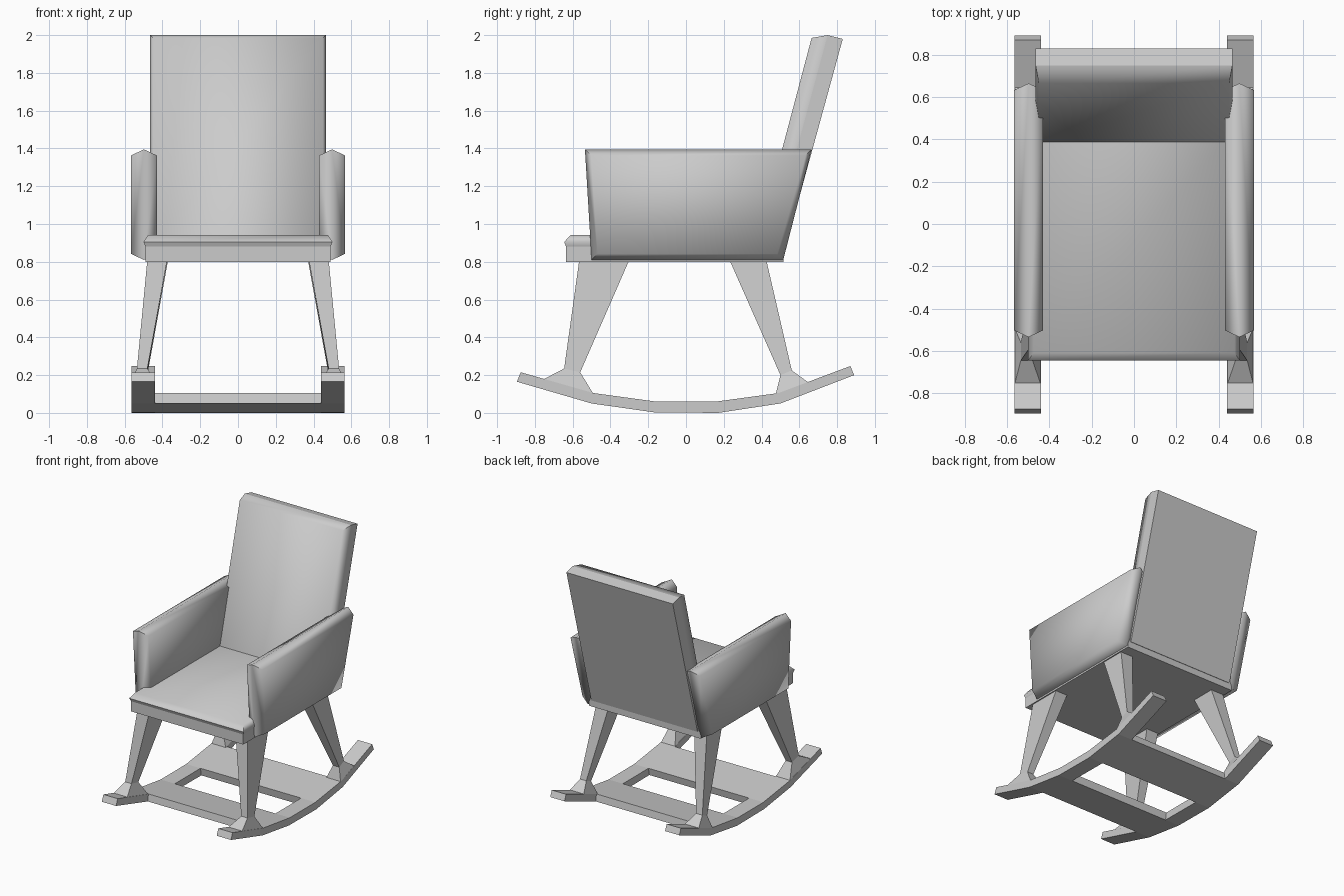
import bpy
import bmesh
from math import radians

cube = bpy.data.objects.get("Cube")
if cube:
    bpy.data.objects.remove(cube, do_unlink=True)

grey = bpy.data.materials.new("light grey")
grey.use_nodes = True
grey.diffuse_color = (0.6, 0.6, 0.6, 1)
grey.node_tree.nodes["Principled BSDF"].inputs["Base Color"].default_value = (0.6, 0.6, 0.6, 1)


def loft(name, rings, smooth=None):
    """Skin closed rings of equal length and cap both ends."""
    bm = bmesh.new()
    loops = [[bm.verts.new(p) for p in ring] for ring in rings]
    count = len(loops[0])
    for a, b in zip(loops, loops[1:]):
        for i in range(count):
            j = (i + 1) % count
            bm.faces.new((a[i], a[j], b[j], b[i]))
    bm.faces.new(loops[0])
    bm.faces.new(loops[-1])
    bmesh.ops.recalc_face_normals(bm, faces=bm.faces)
    mesh = bpy.data.meshes.new(name)
    bm.to_mesh(mesh)
    bm.free()
    mesh.materials.append(grey)
    obj = bpy.data.objects.new(name, mesh)
    bpy.context.collection.objects.link(obj)
    if smooth:
        bpy.ops.object.select_all(action='DESELECT')
        obj.select_set(True)
        bpy.context.view_layer.objects.active = obj
        bpy.ops.object.shade_smooth_by_angle(angle=radians(smooth))
    return obj


def level(x0, x1, y0, y1, z0, z1=None):
    """Rectangle seen from above; z0 at its front edge, z1 at its rear edge."""
    z1 = z0 if z1 is None else z1
    return [(x0, y0, z0), (x1, y0, z0), (x1, y1, z1), (x0, y1, z1)]


def upright(half, bottom, top):
    """Rectangle across the chair between two (y, z) points."""
    return [(-half, *bottom), (half, *bottom), (half, *top), (-half, *top)]


def beam(name, x0, x1, stations):
    """Bar along y through stations of (top y, top z, bottom y, bottom z)."""
    loft(name, [[(x0, ty, tz), (x1, ty, tz), (x1, by, bz), (x0, by, bz)]
                for ty, tz, by, bz in stations])


def mirrored(rings, side):
    return [[(x * side, y, z) for x, y, z in ring] for ring in rings]


# Rocker curve shared by the runners and the boards between them
curve = [(-0.875, 0.215, -0.895, 0.165), (-0.49, 0.105, -0.5, 0.05),
         (-0.16, 0.06, -0.17, 0.003), (0.16, 0.06, 0.17, 0),
         (0.49, 0.105, 0.5, 0.05), (0.87, 0.248, 0.89, 0.2)]
beam("front_rocker_board", -0.44, 0.44, curve[1:3])
beam("rear_rocker_board", -0.44, 0.44, curve[3:5])

# Legs: flared foot, slim ankle, wide top
front_leg = [level(0.44, 0.565, -0.76, -0.49, 0.175, 0.1),
             level(0.48, 0.535, -0.645, -0.56, 0.235, 0.215),
             level(0.375, 0.48, -0.565, -0.3, 0.81)]
rear_leg = [level(0.44, 0.565, 0.475, 0.65, 0.1, 0.16),
            level(0.48, 0.535, 0.5, 0.56, 0.2, 0.225),
            level(0.37, 0.48, 0.23, 0.425, 0.81)]


# Arms: a padded panel, widest along its middle
def arm_ring(x, d):
    return [(x, -0.5 + d, 0.81 + d), (x, 0.515 - d, 0.81 + d),
            (x, 0.665 - d, 1.395 - d), (x, -0.535 + d, 1.395 - d)]


arm = [arm_ring(0.43, 0.032), arm_ring(0.498, 0), arm_ring(0.567, 0.032)]

for label, side in (("left", 1), ("right", -1)):
    beam(label + "_rocker", 0.44 * side, 0.565 * side, curve)
    loft(label + "_front_leg", mirrored(front_leg, side))
    loft(label + "_rear_leg", mirrored(rear_leg, side))
    loft(label + "_arm", mirrored(arm, side), smooth=75)

# Seat frame and cushion
loft("seat_frame", [level(-0.49, 0.49, -0.635, 0.515, z) for z in (0.8, 0.88)])
loft("seat_cushion", [level(-0.49, 0.49, -0.635, 0.46, 0.88),
                      level(-0.5, 0.5, -0.645, 0.46, 0.905),
                      level(-0.475, 0.475, -0.61, 0.44, 0.942)], smooth=60)

# Backrest: flat panel with a shallow cushion in front
middle = upright(0.465, (0.445, 0.87), (0.75, 2.0))
loft("back_panel", [upright(0.465, (0.52, 0.85), (0.83, 1.98)), middle])
loft("back_cushion", [middle, upright(0.45, (0.375, 0.89), (0.665, 1.985))], smooth=82)
